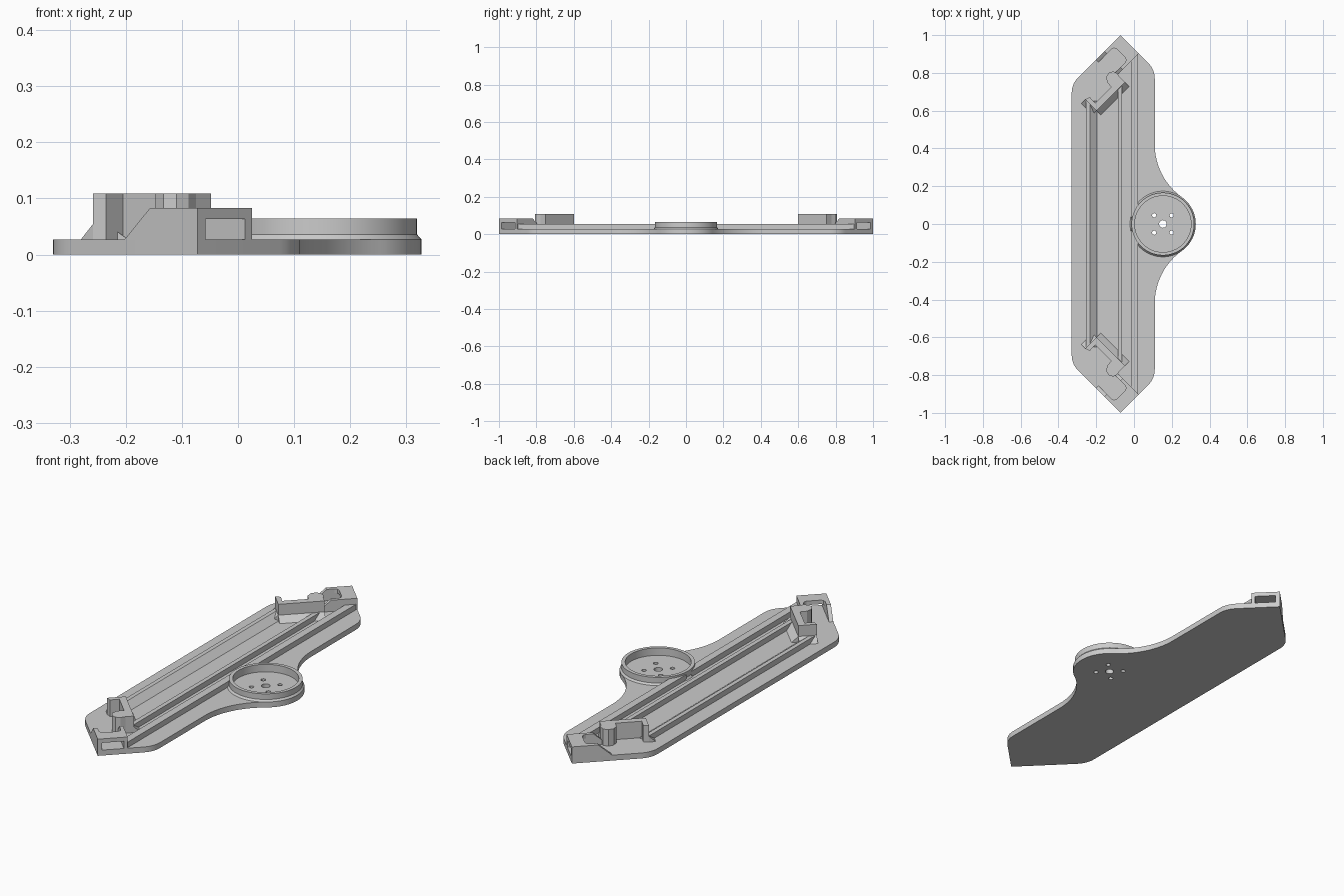
import bpy, bmesh
from math import sin, cos, pi, radians, atan2
from mathutils import Vector, Matrix

if "Cube" in bpy.data.objects:
    bpy.data.objects.remove(bpy.data.objects["Cube"])

TOP = 0.027            # plate thickness
CX = 0.153             # cup centre
Q = 0.5 ** 0.5


def finish(name, bm, smooth=False):
    bmesh.ops.remove_doubles(bm, verts=bm.verts, dist=1e-5)
    bmesh.ops.recalc_face_normals(bm, faces=bm.faces)
    me = bpy.data.meshes.new(name)
    bm.to_mesh(me)
    bm.free()
    ob = bpy.data.objects.new(name, me)
    bpy.context.collection.objects.link(ob)
    if smooth:
        bpy.ops.object.select_all(action='DESELECT')
        ob.select_set(True)
        bpy.context.view_layer.objects.active = ob
        bpy.ops.object.shade_smooth_by_angle(angle=radians(30))
    return ob


def prism(name, loops, vec, smooth=False):
    """Extrude a planar outline (first loop) with optional hole loops."""
    bm = bmesh.new()
    edges = []
    for pts in loops:
        vs = [bm.verts.new(p) for p in pts]
        if len(loops) == 1:
            bm.faces.new(vs)
        else:
            edges += [bm.edges.new((vs[i - 1], vs[i])) for i in range(len(vs))]
    if edges:
        bmesh.ops.triangle_fill(bm, edges=edges, use_beauty=True, normal=(0, 0, 1))
    ext = bmesh.ops.extrude_face_region(bm, geom=bm.faces[:], use_keep_orig=True)
    bmesh.ops.translate(bm, vec=vec, verts=[g for g in ext['geom'] if isinstance(g, bmesh.types.BMVert)])
    return finish(name, bm, smooth)


def arc(cx, cy, r, a0, a1, n):
    return [(cx + r * cos(a0 + (a1 - a0) * i / n), cy + r * sin(a0 + (a1 - a0) * i / n)) for i in range(n + 1)]


def fillet(a, b, c, d, n=6):
    a, b, c = Vector(a), Vector(b), Vector(c)
    p, q = b + (a - b).normalized() * d, b + (c - b).normalized() * d
    return [tuple(p * (1 - t) ** 2 + b * 2 * t * (1 - t) + q * t * t) for t in [i / n for i in range(n + 1)]]


def at(pts, z):
    return [(x, y, z) for x, y in pts]


# base plate: pointed ends, flared round lobe, drilled holes
tip = (-0.072, 1.0)
ta = atan2(0.42, 0.298)
half = arc(CX, 0, 0.174, 0, ta, 16)
half += arc(0.451, 0.42, 0.341, pi + ta, pi, 16)[1:]
half += fillet((0.11, 0.42), (0.11, 0.818), tip, 0.05)
half += [tip] + fillet(tip, (-0.33, 0.742), (-0.33, 0), 0.05)
outline = half + [(x, -y) for x, y in reversed(half[1:])]
holes = [arc(CX, 0, 0.02, 0, 2 * pi, 24)[:-1]]
for sx in (-1, 1):
    for sy in (-1, 1):
        holes.append(arc(CX + sx * 0.046, sy * 0.046, 0.011, 0, 2 * pi, 16)[:-1])
prism("base_plate", [at(l, 0) for l in [outline] + holes], (0, 0, TOP), True)

# round cup rim with flared foot
bm = bmesh.new()
prof = [(0.149, TOP), (0.149, 0.064), (0.166, 0.064), (0.166, 0.036), (0.174, TOP)]
vs = [bm.verts.new((CX + r, 0, z)) for r, z in prof]
es = [bm.edges.new((vs[i - 1], vs[i])) for i in range(len(vs))]
bmesh.ops.spin(bm, geom=vs + es, cent=(CX, 0, 0), axis=(0, 0, 1), angle=2 * pi, steps=64)
finish("cup_rim", bm, True)

# long rails
RT = 0.054
prism("outer_rail", [[(-0.254, -0.65, TOP), (-0.254, -0.65, RT), (-0.233, -0.65, RT),
                      (-0.196, -0.65, TOP)]], (0, 1.3, 0))
prism("middle_rail", [[(-0.085, -0.74, TOP), (-0.085, -0.74, RT), (-0.063, -0.74, RT),
                       (-0.063, -0.74, TOP)]], (0, 1.48, 0))

for s, side in ((1, "back"), (-1, "front")):
    def P(x, y, z):
        return (x, s * y, z)

    def D(u, v, z):
        # frame at the pointed tip: u along the outer edge, v along the inner edge
        return P(tip[0] + (v - u) * Q, tip[1] - (u + v) * Q, z)

    def up(h):
        return (0, 0, h)

    # inner rail half, trimmed round the cup
    rail = [(-0.016, 0.02), (0.003, 0.07), (0.021, 0.10), (0.021, 0.902), (-0.016, 0.868)]
    prism(side + "_inner_rail", [[P(x, y, TOP) for x, y in rail]], up(RT - TOP))

    # end housing: two slope-ended walls and a roof over the window
    for v0, w in ((0, 0.02), (0.12, 0.017)):
        wall = [(0, TOP), (0, 0.083), (0.12, 0.083), (0.184, TOP)]
        prism(side + "_housing_wall", [[D(u, v0, z) for u, z in wall]], (w * Q, -s * w * Q, 0))
    roof = [(0, 0.02), (0, 0.12), (0.085, 0.12), (0.072, 0.115), (0.066, 0.102),
            (0.066, 0.038), (0.072, 0.025), (0.085, 0.02)]
    prism(side + "_housing_roof", [[D(u, v, 0.063) for u, v in roof]], up(0.02))

    # C-shaped bracket
    br = [(-0.198, 0.60), (-0.048, 0.75), (-0.075, 0.777), (-0.088, 0.797), (-0.11, 0.808),
          (-0.133, 0.801), (-0.147, 0.778), (-0.142, 0.75), (-0.12, 0.725), (-0.205, 0.64),
          (-0.235, 0.672), (-0.258, 0.66)]
    prism(side + "_bracket", [[P(x, y, TOP) for x, y in br]], up(0.109 - TOP))

    # sloped feet along the bracket
    f = 0.022
    prism(side + "_bracket_foot", [[P(-0.198, 0.60, TOP), P(-0.198, 0.60, 0.055),
                                    P(-0.198 + f, 0.60 - f, TOP)]], (0.15, s * 0.15, 0))
    prism(side + "_arm_foot", [[P(-0.198, 0.60, TOP), P(-0.198, 0.60, 0.055),
                                P(-0.198 - f, 0.60 - f, TOP)]], (-0.06, s * 0.06, 0))
